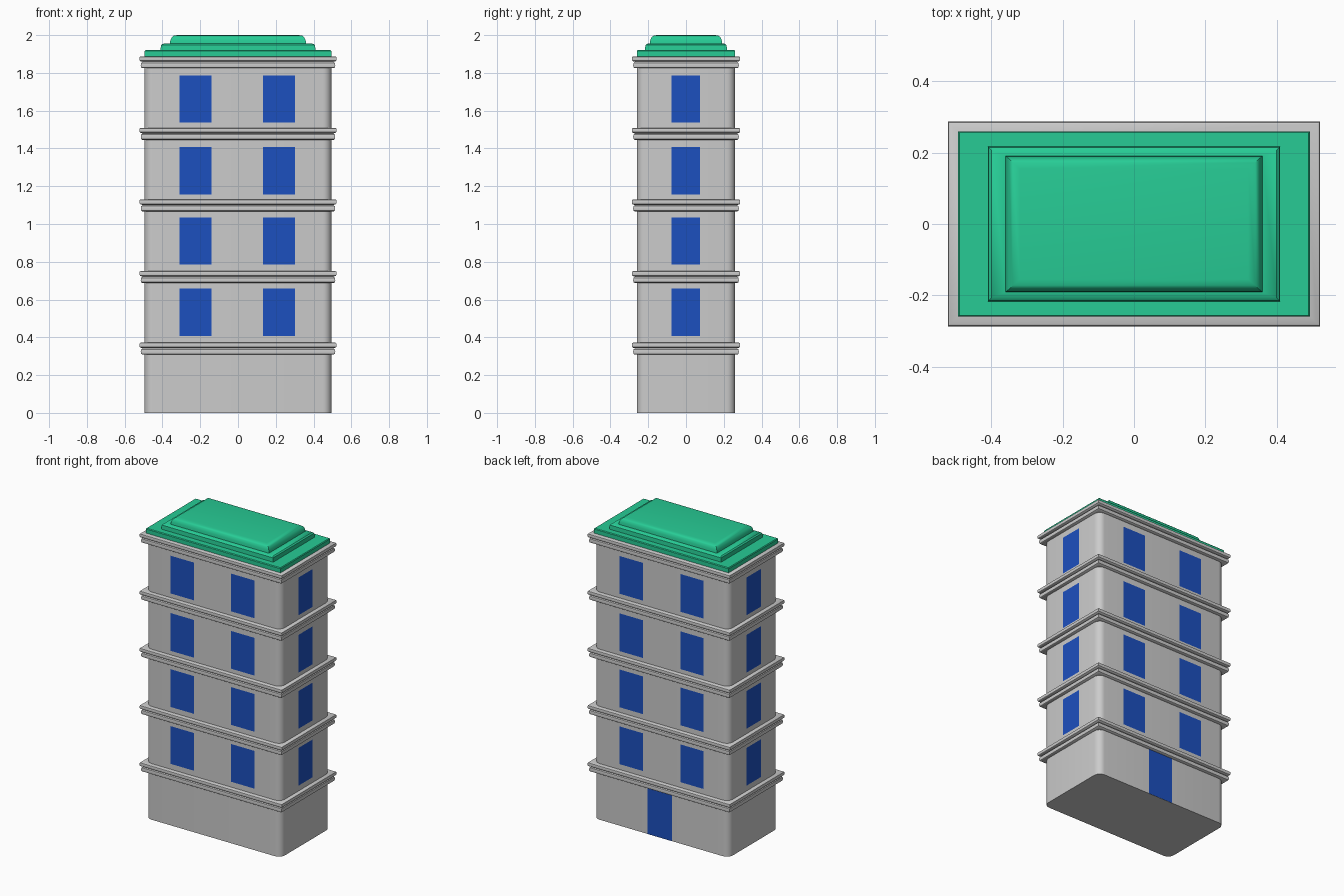
import bpy, bmesh, math

if "Cube" in bpy.data.objects:
    bpy.data.objects.remove(bpy.data.objects["Cube"])

BX, BY = 0.495, 0.26          # half width and half depth of the walls
FLOOR = 0.379                 # storey spacing

blue = bpy.data.materials.new("window_blue")
blue.diffuse_color = (0.012, 0.08, 0.52, 1)
blue.use_nodes = True
blue.node_tree.nodes["Principled BSDF"].inputs["Base Color"].default_value = blue.diffuse_color
green = bpy.data.materials.new("roof_green")
green.diffuse_color = (0.02, 0.6, 0.3, 1)
green.use_nodes = True
green.node_tree.nodes["Principled BSDF"].inputs["Base Color"].default_value = green.diffuse_color


def finish(name, bm, mat=None, smooth=True):
    bmesh.ops.recalc_face_normals(bm, faces=bm.faces)
    me = bpy.data.meshes.new(name)
    bm.to_mesh(me)
    bm.free()
    ob = bpy.data.objects.new(name, me)
    bpy.context.collection.objects.link(ob)
    if mat:
        me.materials.append(mat)
    if smooth:
        bpy.ops.object.select_all(action='DESELECT')
        ob.select_set(True)
        bpy.context.view_layer.objects.active = ob
        bpy.ops.object.shade_smooth_by_angle(angle=math.radians(35))
    return ob


def outline(hx, hy, r):
    """Rectangle outline, with rounded corners when r > 0."""
    if r == 0:
        return [(hx, hy), (-hx, hy), (-hx, -hy), (hx, -hy)]
    pts = []
    for i, (sx, sy) in enumerate([(1, 1), (-1, 1), (-1, -1), (1, -1)]):
        for k in range(7):
            a = math.pi / 2 * (i + k / 6)
            pts.append((sx * (hx - r) + r * math.cos(a), sy * (hy - r) + r * math.sin(a)))
    return pts


def loft(name, rings, r=0, cap_bottom=False, cap_top=False, mat=None):
    """Stack of rectangles (half x, half y, z) joined into one skin."""
    bm = bmesh.new()
    loops = [[bm.verts.new((x, y, z)) for x, y in outline(hx, hy, r)] for hx, hy, z in rings]
    n = len(loops[0])
    for a, b in zip(loops, loops[1:]):
        for i in range(n):
            j = (i + 1) % n
            bm.faces.new((a[i], a[j], b[j], b[i]))
    if cap_bottom:
        bm.faces.new(loops[0])
    if cap_top:
        bm.faces.new(loops[-1])
    return finish(name, bm, mat)


def panel(name, side, u0, u1, z0, z1):
    """Flat glass panel lying on one wall."""
    e = 0.001
    place = {
        'front': lambda u: (u, -BY - e), 'back': lambda u: (u, BY + e),
        'right': lambda u: (BX + e, u), 'left': lambda u: (-BX - e, u)}[side]
    quad = [(u0, z0), (u1, z0), (u1, z1), (u0, z1)]
    if side in ('back', 'left'):
        quad.reverse()
    bm = bmesh.new()
    bm.faces.new([bm.verts.new((*place(u), z)) for u, z in quad])
    me = bpy.data.meshes.new(name)
    bm.to_mesh(me)
    bm.free()
    me.materials.append(blue)
    bpy.context.collection.objects.link(bpy.data.objects.new(name, me))


# walls
loft("walls", [(BX, BY, 0), (BX, BY, 1.88)], r=0.045, cap_bottom=True)

# double moulding above every storey: (outward offset, height)
band = [(-0.02, 0.0), (0.012, 0.0), (0.018, 0.004), (0.020, 0.015), (0.018, 0.027),
        (0.012, 0.031), (0.010, 0.034), (0.020, 0.036), (0.025, 0.040),
        (0.027, 0.050), (0.025, 0.060), (0.020, 0.063), (-0.02, 0.063)]
for i in range(5):
    z = 0.309 + FLOOR * i
    loft(f"moulding_{i + 1}", [(BX + o, BY + o, z + h) for o, h in band])

# stepped roof
loft("roof", [(0.494, 0.260, 1.870), (0.494, 0.260, 1.915), (0.490, 0.256, 1.920),
              (0.410, 0.217, 1.920), (0.408, 0.215, 1.947), (0.400, 0.207, 1.954),
              (0.360, 0.191, 1.956), (0.358, 0.189, 1.974), (0.351, 0.183, 1.988),
              (0.340, 0.172, 1.997), (0.320, 0.155, 2.000)],
     cap_top=True, mat=green)

# windows on all four sides
for i, z in enumerate([0.408, 0.785, 1.157, 1.537]):
    for side in ('front', 'back'):
        panel(f"{side}_window_a_{i + 1}", side, -0.311, -0.141, z, z + 0.25)
        panel(f"{side}_window_b_{i + 1}", side, 0.132, 0.303, z, z + 0.25)
    for side in ('left', 'right'):
        panel(f"{side}_window_{i + 1}", side, -0.077, 0.074, z, z + 0.25)

# entrance door at the back
panel("back_door", 'back', -0.08, 0.10, 0.0, 0.31)
